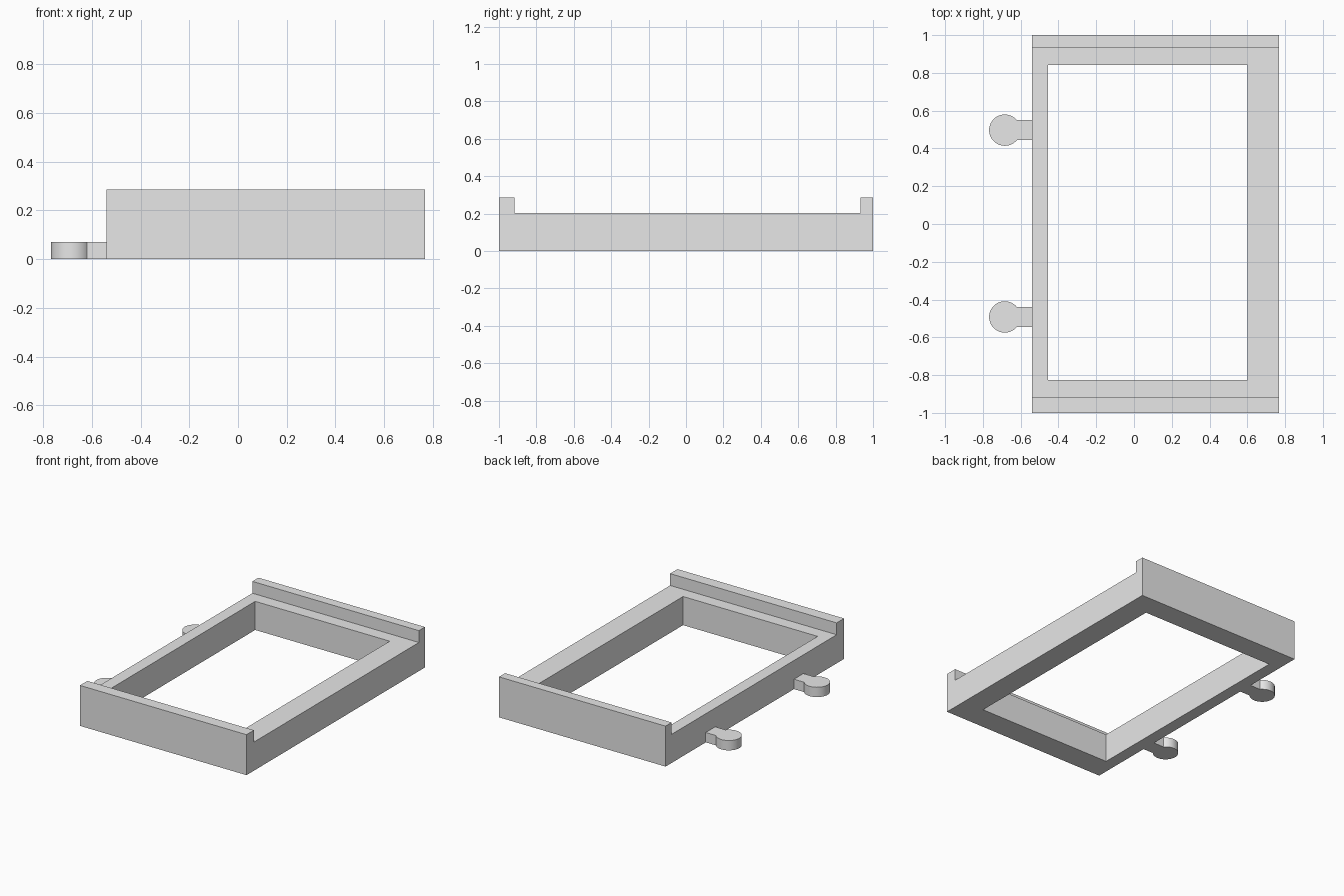
import bpy, bmesh, math
from mathutils import Vector

cube = bpy.data.objects.get("Cube")
if cube:
    bpy.data.objects.remove(cube, do_unlink=True)

grey = bpy.data.materials.new("light_grey")
grey.use_nodes = True
grey.diffuse_color = (0.8, 0.8, 0.8, 1)
grey.node_tree.nodes["Principled BSDF"].inputs["Base Color"].default_value = (0.8, 0.8, 0.8, 1)


def extrude_outline(name, points, depth):
    """Solid made by sweeping a flat outline along a vector."""
    bm = bmesh.new()
    face = bm.faces.new([bm.verts.new(p) for p in points])
    swept = bmesh.ops.extrude_face_region(bm, geom=[face])["geom"]
    bmesh.ops.translate(bm, vec=Vector(depth),
                        verts=[v for v in swept if isinstance(v, bmesh.types.BMVert)])
    bmesh.ops.recalc_face_normals(bm, faces=bm.faces)
    mesh = bpy.data.meshes.new(name)
    bm.to_mesh(mesh)
    bm.free()
    mesh.materials.append(grey)
    obj = bpy.data.objects.new(name, mesh)
    bpy.context.collection.objects.link(obj)
    return obj


def select_only(obj):
    bpy.ops.object.select_all(action='DESELECT')
    obj.select_set(True)
    bpy.context.view_layer.objects.active = obj


# Frame: U-shaped side profile with raised end lips, swept along x
LEFT, RIGHT = -0.54, 0.767
SHELF, TOP = 0.203, 0.287
profile = [(-1, 0), (1, 0), (1, TOP), (0.932, TOP), (0.932, SHELF),
           (-0.917, SHELF), (-0.917, TOP), (-1, TOP)]
frame = extrude_outline("frame", [(LEFT, y, z) for y, z in profile], (RIGHT - LEFT, 0, 0))

# Rectangular opening through the frame
opening = [(-0.454, -0.827), (0.602, -0.827), (0.602, 0.841), (-0.454, 0.841)]
cutter = extrude_outline("opening_cutter", [(x, y, -0.1) for x, y in opening], (0, 0, 0.6))
cutter.hide_render = True
cut = frame.modifiers.new("opening", 'BOOLEAN')
cut.operation = 'DIFFERENCE'
cut.solver = 'EXACT'
cut.object = cutter
select_only(frame)
bpy.ops.object.modifier_apply(modifier=cut.name)
bpy.data.objects.remove(cutter, do_unlink=True)

# Connector tabs: round head on a straight neck
HEAD_X, RADIUS, NECK, THICK, STEPS = -0.684, 0.083, 0.053, 0.07, 40
start = math.asin(NECK / RADIUS)
for name, y in (("back_tab", 0.497), ("front_tab", -0.492)):
    outline = []
    for i in range(STEPS + 1):
        a = start + (2 * math.pi - 2 * start) * i / STEPS
        outline.append((HEAD_X + RADIUS * math.cos(a), y + RADIUS * math.sin(a), 0))
    outline += [(LEFT, y - NECK, 0), (LEFT, y + NECK, 0)]
    tab = extrude_outline(name, outline, (0, 0, THICK))
    select_only(tab)
    bpy.ops.object.shade_smooth_by_angle(angle=math.radians(30))
